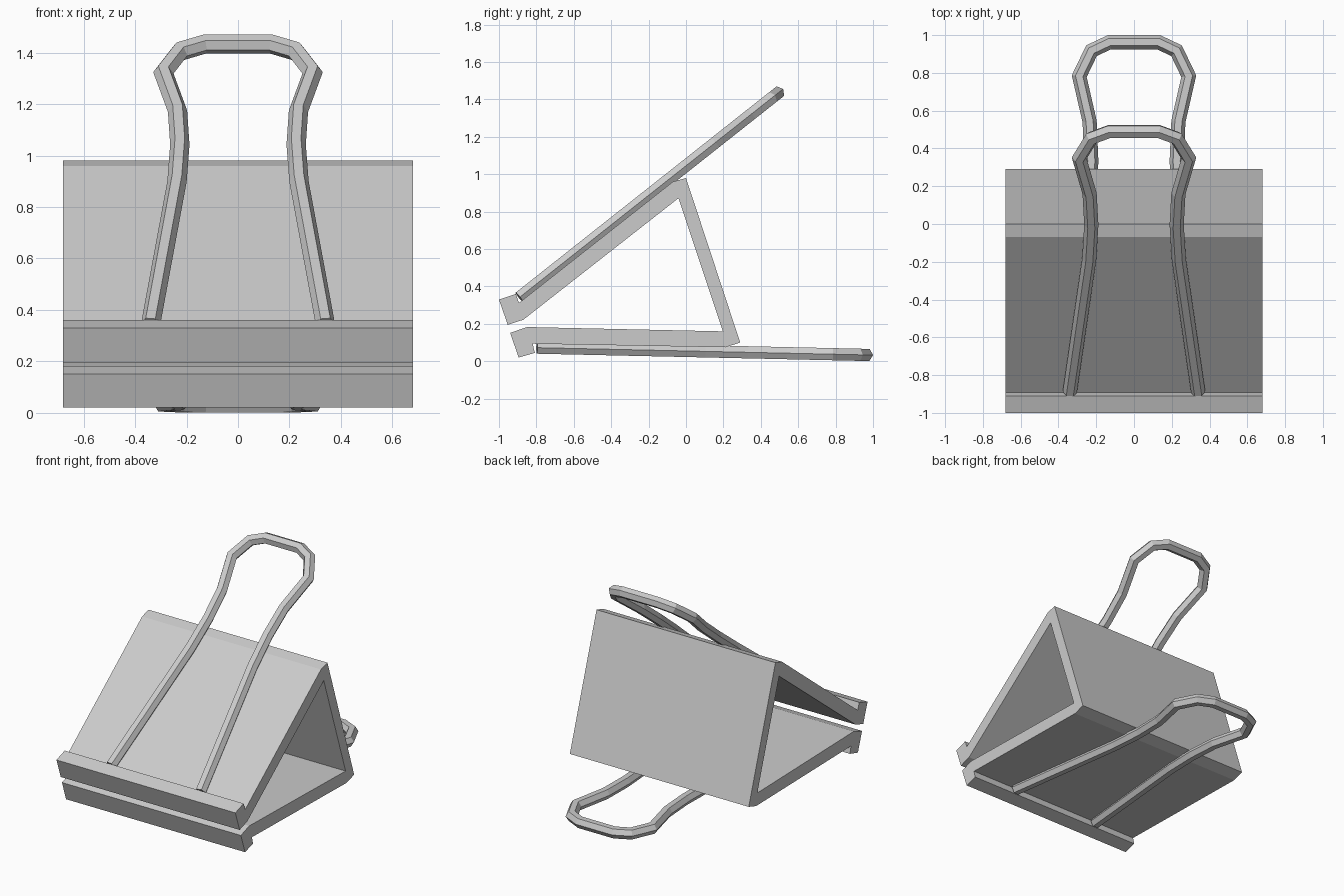
import bpy, bmesh, math
from mathutils import Vector

if "Cube" in bpy.data.objects:
    bpy.data.objects.remove(bpy.data.objects["Cube"])


def finish(name, bm):
    bmesh.ops.recalc_face_normals(bm, faces=bm.faces[:])
    mesh = bpy.data.meshes.new(name)
    bm.to_mesh(mesh)
    bm.free()
    obj = bpy.data.objects.new(name, mesh)
    bpy.context.collection.objects.link(obj)
    return obj


# spring body: one (y, z) outline extruded across the width
def make_body(outline, half):
    bm = bmesh.new()
    face = bm.faces.new([bm.verts.new((-half, y, z)) for y, z in outline])
    ext = bmesh.ops.extrude_face_region(bm, geom=[face], use_keep_orig=True)
    moved = [v for v in ext["geom"] if isinstance(v, bmesh.types.BMVert)]
    bmesh.ops.translate(bm, verts=moved, vec=(2 * half, 0, 0))
    return finish("clip_body", bm)


make_body([
    (-1.0, 0.33), (-0.91, 0.36), (-0.893, 0.312), (-0.07, 0.96), (0.0, 0.98),
    (0.29, 0.10), (0.21, 0.075), (-0.82, 0.094), (-0.808, 0.045),
    (-0.895, 0.02), (-0.94, 0.152), (-0.85, 0.183), (0.197, 0.16),
    (-0.04, 0.872), (-0.87, 0.222), (-0.953, 0.195)], 0.68)

# half of the wire handle: (x, distance back from the tip)
HALF = [(0.13, 0), (0.225, 0.045), (0.29, 0.18), (0.235, 0.42),
        (0.226, 0.63), (0.237, 0.86), (0.34, 1.76)]
PATH = [Vector((-x, -s)) for x, s in reversed(HALF)] + [Vector((x, -s)) for x, s in HALF]


# wire handle: hexagonal section swept with mitred corners
def make_handle(name, hinge, tip, radius=0.0375):
    hinge, tip = Vector((0, *hinge)), Vector((0, *tip))
    along = (tip - hinge).normalized()
    across = Vector((1, 0, 0))
    normal = across.cross(along)
    bm = bmesh.new()
    rings = []
    for i, p in enumerate(PATH):
        a = (p - PATH[max(i - 1, 0)]).normalized()
        b = (PATH[min(i + 1, len(PATH) - 1)] - p).normalized()
        t = (a + b).normalized()
        side = Vector((-t.y, t.x)) / max(t.dot(a), t.dot(b))
        ring = []
        for k in range(6):
            ang = k * math.pi / 3
            q = p + side * radius * math.cos(ang)
            ring.append(bm.verts.new(tip + across * q.x + along * q.y
                                     + normal * radius * math.sin(ang)))
        rings.append(ring)
    for r0, r1 in zip(rings, rings[1:]):
        for k in range(6):
            n = (k + 1) % 6
            bm.faces.new((r0[k], r0[n], r1[n], r1[k]))
    bm.faces.new(rings[0])
    bm.faces.new(rings[-1])
    return finish(name, bm)


make_handle("upper_handle", (-0.89, 0.342), (0.49, 1.433))
make_handle("lower_handle", (-0.80, 0.073), (0.9625, 0.034))
